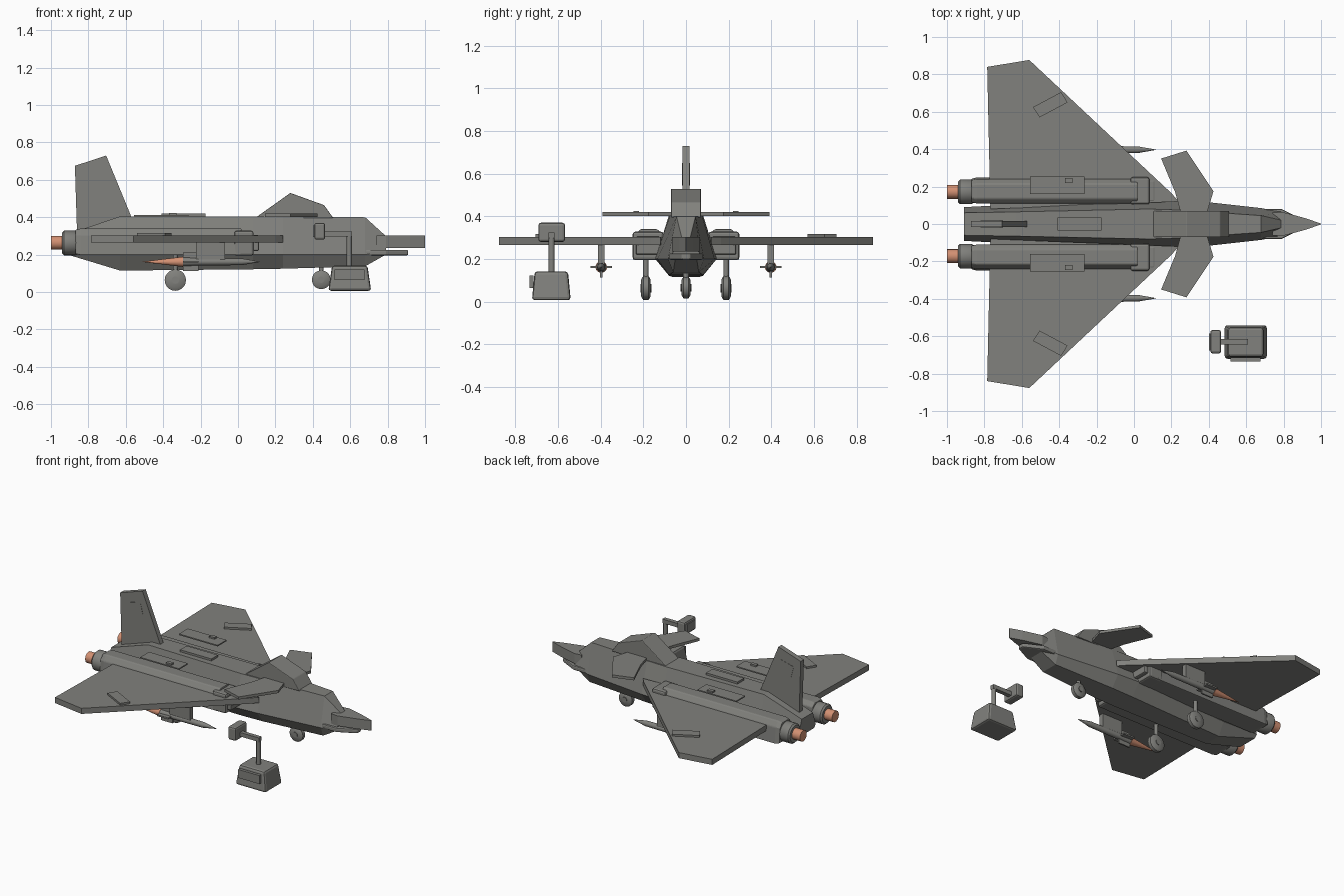
import bpy, bmesh, math
from mathutils import Vector

if "Cube" in bpy.data.objects:
    bpy.data.objects.remove(bpy.data.objects["Cube"])


def material(name, col):
    m = bpy.data.materials.new(name)
    m.diffuse_color = (*col, 1)
    m.use_nodes = True
    m.node_tree.nodes["Principled BSDF"].inputs["Base Color"].default_value = m.diffuse_color
    return m


GREY = material("hull grey", (0.22, 0.22, 0.205))
COPPER = material("copper", (0.65, 0.28, 0.17))


def finish(name, bm, mat=GREY, bevel=0, smooth=False):
    bmesh.ops.recalc_face_normals(bm, faces=bm.faces)
    me = bpy.data.meshes.new(name)
    bm.to_mesh(me)
    bm.free()
    me.materials.append(mat)
    ob = bpy.data.objects.new(name, me)
    bpy.context.collection.objects.link(ob)
    if bevel:
        mod = ob.modifiers.new("Bevel", 'BEVEL')
        mod.width = bevel
        mod.segments = 2
    if smooth:
        bpy.ops.object.select_all(action='DESELECT')
        ob.select_set(True)
        bpy.context.view_layer.objects.active = ob
        bpy.ops.object.shade_smooth_by_angle(angle=math.radians(35))
    return ob


def loft(name, rings, mat=GREY, bevel=0, smooth=False):
    """Skin a list of equally sized closed rings and cap both ends."""
    bm = bmesh.new()
    vs = [[bm.verts.new(p) for p in r] for r in rings]
    n = len(rings[0])
    for a, b in zip(vs, vs[1:]):
        for i in range(n):
            j = (i + 1) % n
            bm.faces.new((a[i], a[j], b[j], b[i]))
    bm.faces.new(vs[0])
    bm.faces.new(vs[-1])
    return finish(name, bm, mat, bevel, smooth)


def slab(name, pts, z0, z1, side=1, bevel=0):
    """Plan outline extruded between two heights."""
    return loft(name, [[(x, y * side, z) for x, y in pts] for z in (z0, z1)], bevel=bevel)


def plate(name, pts, y0, y1, bevel=0):
    """Side outline extruded across y."""
    return loft(name, [[(x, y, z) for x, z in pts] for y in (y0, y1)], bevel=bevel)


def box(name, x0, x1, y0, y1, z0, z1, bevel=0):
    return slab(name, [(x0, y0), (x1, y0), (x1, y1), (x0, y1)], z0, z1, bevel=bevel)


def turned(name, prof, centre, axis='X', mat=GREY, n=20):
    """Round part from (position, radius) pairs along an axis."""
    rings = []
    for t, r in prof:
        ring = []
        for i in range(n):
            a = 2 * math.pi * i / n
            u, v = r * math.cos(a), r * math.sin(a)
            p = {'X': (t, u, v), 'Y': (u, t, v), 'Z': (u, v, t)}[axis]
            ring.append(Vector(p) + Vector(centre))
        rings.append(ring)
    return loft(name, rings, mat, smooth=True)


# Fuselage: x, top z, top half width, waist z, waist half width, keel z, keel half width
sections = [
    (-0.91, .31, .06, .22, .09, .20, .07),
    (-0.63, .405, .065, .20, .105, .115, .06),
    (0.08, .405, .08, .20, .144, .122, .08),
    (0.24, .405, .075, .20, .134, .125, .08),
    (0.68, .40, .045, .20, .085, .138, .06),
    (0.79, .30, .02, .225, .065, .20, .05),
]
loft("fuselage", [[(x, -tw, zt), (x, tw, zt), (x, ww, zw), (x, kw, zk), (x, -kw, zk), (x, -ww, zw)]
                  for x, zt, tw, zw, ww, zk, kw in sections])

# Nose and chin
slab("nose", [(.74, -.06), (.79, -.065), (.92, -.03), (1, -.002), (1, .002), (.92, .03), (.79, .065), (.74, .06)],
     .235, .303)
slab("chin", [(.65, -.08), (.79, -.08), (.91, -.02), (.91, .02), (.79, .08), (.65, .08)], .196, .226, bevel=.008)

# Canopy
plate("canopy", [(.09, .395), (.28, .53), (.46, .465), (.51, .395)], -.07, .07, bevel=.004)

# Tail fin with access panels
plate("tail_fin", [(-.86, .30), (-.872, .675), (-.705, .73), (-.565, .39), (-.565, .30)], -.017, .017)
for s in (-1, 1):
    plate("fin_panel", [(-.82, .625), (-.72, .65), (-.70, .57), (-.80, .545)], s * .016, s * .0185)

# Spine panel
box("spine_panel", -.41, -.175, -.035, .035, .40, .419)

for s in (-1, 1):
    # Wing, canard and wing panel
    slab("wing", [(.24, .12), (.20, .165), (-.56, .877), (-.785, .84), (-.768, .08)], .265, .303, s)
    slab("wing_panel", [(-.54, .625), (-.39, .705), (-.355, .65), (-.505, .57)], .30, .316, s)
    slab("canard", [(.145, .35), (.28, .392), (.425, .175), (.39, .06), (.25, .06), (.22, .17)], .402, .42, s)

    # Engine nacelle, intake and dorsal panel
    rings = []
    for x, k in ((-.87, .9), (-.84, 1), (.02, 1)):
        c = .265
        rings.append([(x, s * (.175 + dy * k), c + dz * k) for dy, dz in
                      ((-.065, -.068), (.075, -.068), (.065, .04), (.04, .075), (-.04, .075), (-.065, .05))])
    loft("nacelle", rings, bevel=.006)
    ys = sorted((s * .105, s * .25))
    box("intake", -.02, .083, *ys, .195, .328, bevel=.012)
    ys = sorted((s * .12, s * .235))
    box("intake_lip", .08, .112, *ys, .22, .305, bevel=.008)
    ys = sorted((s * .16, s * .255))
    box("dorsal_panel", -.555, -.265, *ys, .405, .413)
    ys = sorted((s * .22, s * .245))
    box("panel_latch", -.37, -.33, *ys, .41, .424)

    # Exhaust
    turned("nozzle", [(-.94, .056), (-.93, .066), (-.87, .066), (-.84, .05)], (0, s * .172, .262))
    turned("exhaust", [(-1, .037), (-.93, .037)], (0, s * .172, .264), mat=COPPER)

    # Missile with fins, flame and pylon
    m = (0, s * .397, .162)
    turned("missile", [(-.295, .024), (-.20, .02), (.02, .018), (.117, .001)], m)
    turned("missile_flame", [(-.51, .001), (-.295, .027)], m, mat=COPPER)
    box("missile_fin_upright", -.295, -.21, m[1] - .005, m[1] + .005, .113, .211)
    box("missile_fin_flat", -.295, -.21, m[1] - .05, m[1] + .05, .157, .167)
    box("pylon", -.225, -.07, m[1] - .015, m[1] + .015, .17, .27)


def wheel(x, y, r, z):
    turned("tyre", [(-.022, r * .7), (-.012, r), (.012, r), (.022, r * .7)], (x, y, z), 'Y')
    turned("hub", [(-.026, r * .35), (.026, r * .35)], (x, y, z), 'Y', n=12)
    turned("gear_strut", [(z, .013), (.22, .013)], (x, y, 0), 'Z', n=12)


# Landing gear
wheel(.445, 0, .05, .066)
for s in (-1, 1):
    wheel(-.335, s * .188, .057, .064)

# Ground stand: weighted base, post, arm and head
loft("stand_base", [[(x0, y0, z), (x1, y0, z), (x1, y1, z), (x0, y1, z)] for x0, x1, y0, y1, z in
                    ((.483, .712, -.722, -.54, .007), (.503, .692, -.709, -.553, .142))], bevel=.014)
box("stand_plate", .515, .675, -.734, -.715, .065, .122)
turned("stand_post", [(.13, .014), (.325, .014)], (.595, -.63, 0), 'Z', n=12)
box("stand_arm", .46, .609, -.644, -.616, .298, .325)
box("stand_head", .408, .466, -.692, -.567, .28, .37, bevel=.012)
box("stand_screen", .4, .41, -.675, -.585, .295, .355)
